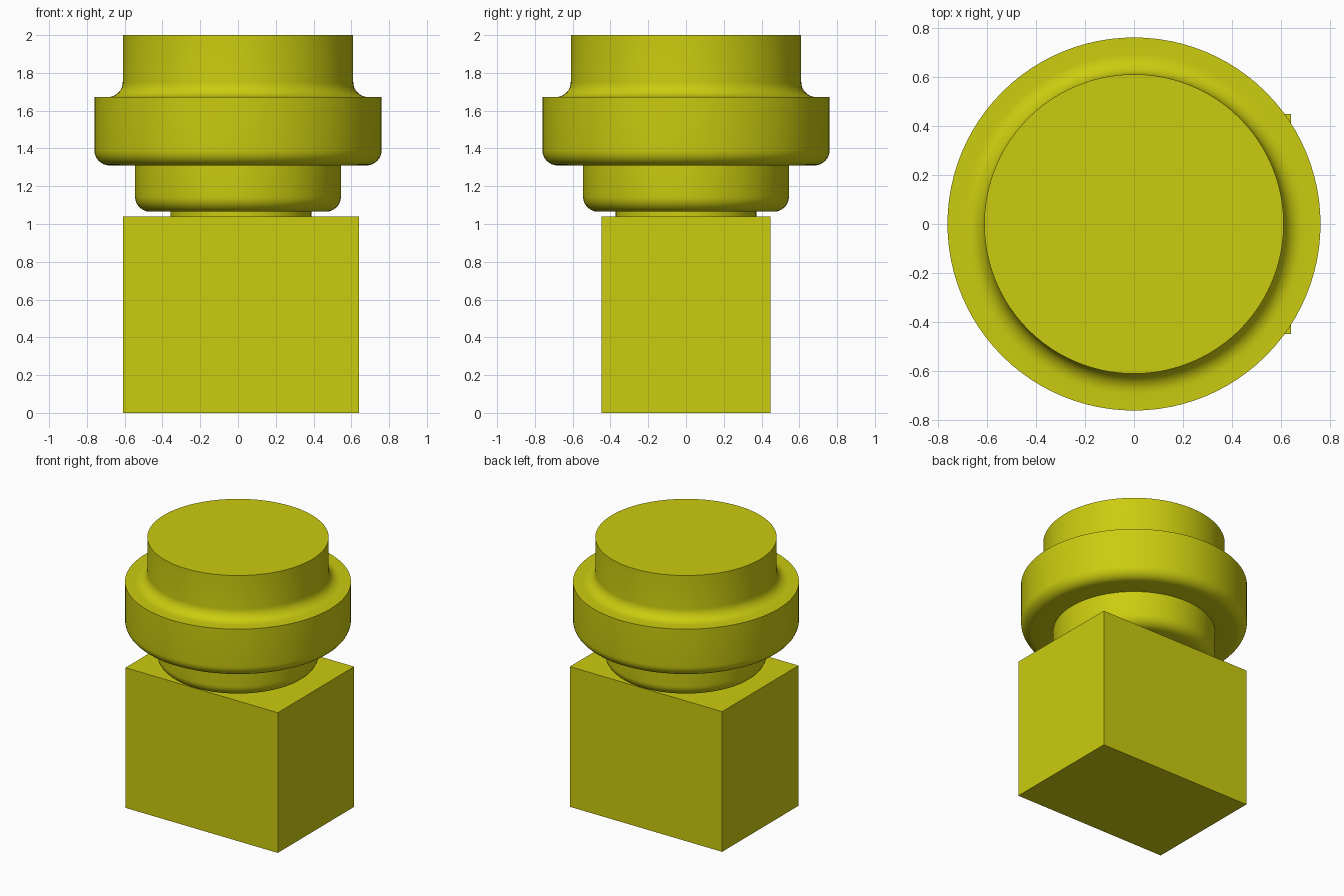
import bpy
import bmesh
from math import sin, cos, pi, radians

if "Cube" in bpy.data.objects:
    bpy.data.objects.remove(bpy.data.objects["Cube"])

SEGMENTS = 96

mat = bpy.data.materials.new("yellow")
mat.diffuse_color = (0.6, 0.6, 0.005, 1)
mat.use_nodes = True
mat.node_tree.nodes["Principled BSDF"].inputs["Base Color"].default_value = mat.diffuse_color


def finish(name, bm, smooth):
    bmesh.ops.recalc_face_normals(bm, faces=bm.faces)
    mesh = bpy.data.meshes.new(name)
    bm.to_mesh(mesh)
    bm.free()
    mesh.materials.append(mat)
    obj = bpy.data.objects.new(name, mesh)
    bpy.context.collection.objects.link(obj)
    if smooth:
        bpy.ops.object.select_all(action='DESELECT')
        obj.select_set(True)
        bpy.context.view_layer.objects.active = obj
        bpy.ops.object.shade_smooth_by_angle(angle=radians(30))
    return obj


def arc(r, z, radius, start, end, steps=8):
    """Quarter-round profile points about the centre (r, z), angles in degrees."""
    angles = [radians(start + (end - start) * i / steps) for i in range(steps + 1)]
    return [(r + radius * cos(a), z + radius * sin(a)) for a in angles]


def lathe(name, profile, cx=0.0):
    """Revolve a (radius, height) profile around z and cap both ends."""
    bm = bmesh.new()
    rings = [[bm.verts.new((cx + r * cos(2 * pi * i / SEGMENTS),
                            r * sin(2 * pi * i / SEGMENTS), z))
              for i in range(SEGMENTS)] for r, z in profile]
    for a, b in zip(rings, rings[1:]):
        for i in range(SEGMENTS):
            j = (i + 1) % SEGMENTS
            bm.faces.new((a[i], a[j], b[j], b[i]))
    bm.faces.new(rings[0])
    bm.faces.new(rings[-1])
    return finish(name, bm, True)


# Square base block, set slightly off the button axis
bm = bmesh.new()
bmesh.ops.create_cube(bm, size=1)
for v in bm.verts:
    v.co = (v.co.x * 1.25 + 0.015, v.co.y * 0.895, v.co.z * 1.04 + 0.52)
finish("base_block", bm, False)

# Short neck joining block and head
lathe("neck", [(0.373, 1.035), (0.373, 1.07)], cx=0.015)

# Stepped round head: lower collar, wide flange, filleted top post
profile = arc(0.465, 1.145, 0.08, -90, 0)        # collar bottom round
profile += [(0.545, 1.31)]                       # collar top
profile += arc(0.68, 1.39, 0.08, -90, 0)         # flange bottom round
profile += [(0.76, 1.672)]                       # flange top edge
profile += arc(0.69, 1.752, 0.08, -90, -180)     # concave fillet
profile += [(0.61, 2.0)]                         # post top
lathe("button_head", profile)
